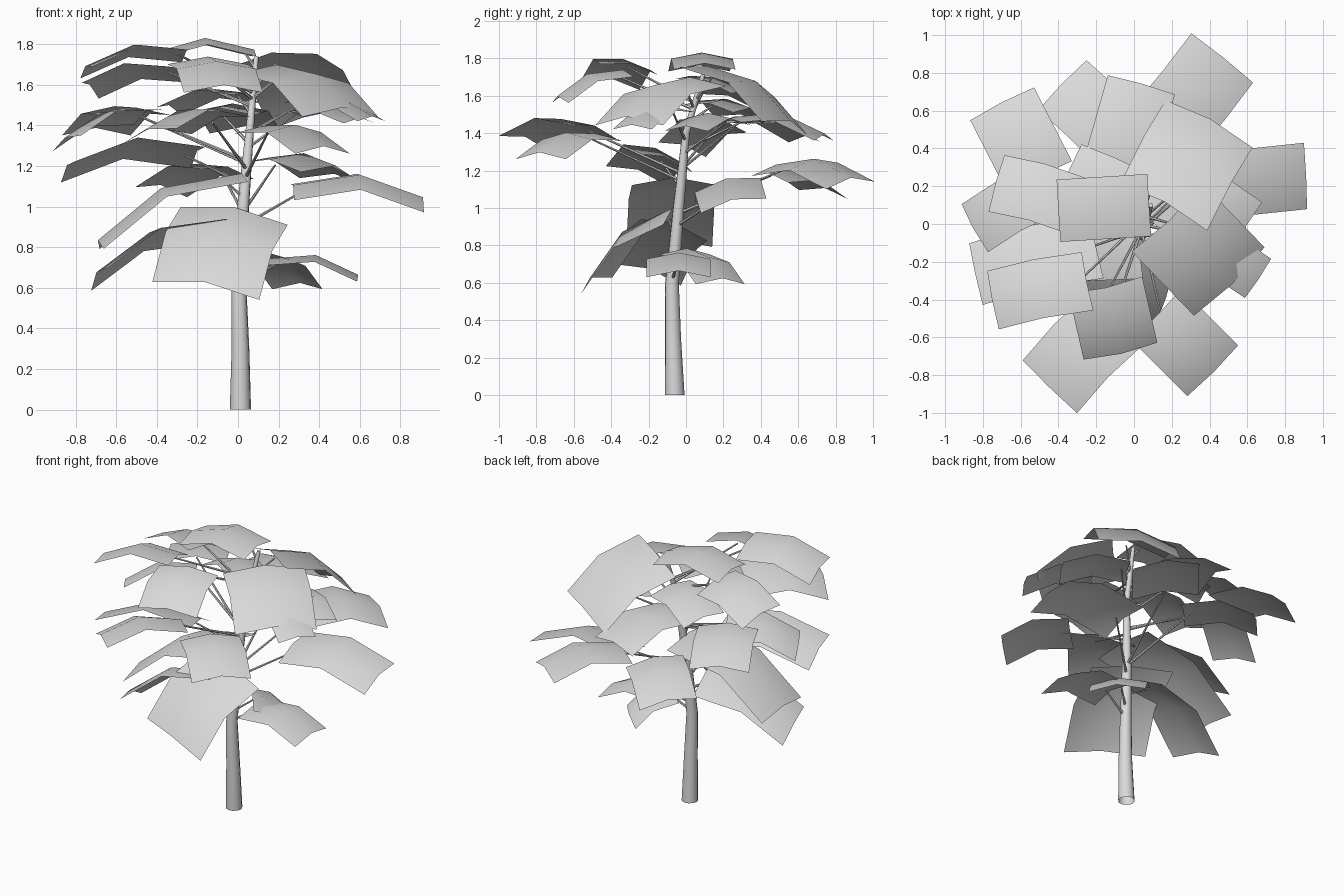
import bpy, bmesh, math
from mathutils import Vector

if "Cube" in bpy.data.objects:
    bpy.data.objects.remove(bpy.data.objects["Cube"])

grey = bpy.data.materials.new("pale_grey")
grey.use_nodes = True
grey.diffuse_color = (0.7, 0.7, 0.7, 1)
grey.node_tree.nodes["Principled BSDF"].inputs["Base Color"].default_value = grey.diffuse_color

UP = Vector((0, 0, 1))


def finish(name, bm):
    mesh = bpy.data.meshes.new(name)
    bm.to_mesh(mesh)
    bm.free()
    mesh.materials.append(grey)
    obj = bpy.data.objects.new(name, mesh)
    bpy.context.collection.objects.link(obj)
    bpy.context.view_layer.objects.active = obj
    bpy.ops.object.select_all(action="DESELECT")
    obj.select_set(True)
    bpy.ops.object.shade_smooth_by_angle(angle=math.radians(50))


def tube(name, path, radii, sides, axis=None):
    """Tapered tube through the path, open at its base and closed at its end."""
    bm = bmesh.new()
    axis = axis or (path[-1] - path[0]).normalized()
    a = axis.orthogonal().normalized()
    b = axis.cross(a)
    turns = [math.tau * i / sides for i in range(sides)]
    rings = [[bm.verts.new(p + (a * math.cos(t) + b * math.sin(t)) * r) for t in turns]
             for p, r in zip(path, radii)]
    for low, high in zip(rings, rings[1:]):
        for i in range(sides):
            j = (i + 1) % sides
            bm.faces.new((low[i], low[j], high[j], high[i]))
    bm.faces.new(rings[-1])
    finish(name, bm)


def leaf(name, root, tip, width, roll):
    """Drooping sheet of two by two panels, arched along and across.
    Roll is the height its right-hand edge gains over its left."""
    along = tip - root
    side = (along.cross(UP).normalized() + UP * roll / width).normalized()
    lift = side.cross(along).normalized()
    arch = 0.13 * along.length
    bm = bmesh.new()
    grid = []
    for u in (0, 0.5, 1):
        row = []
        for v in (-0.5, 0, 0.5):
            rise = arch * 4 * u * (1 - u) + 0.1 * width * (1 - 4 * v * v) - 0.02
            row.append(bm.verts.new(root + along * u + side * v * width + lift * rise))
        grid.append(row)
    for i in range(2):
        for j in range(2):
            bm.faces.new((grid[i][j], grid[i][j + 1], grid[i + 1][j + 1], grid[i + 1][j]))
    bmesh.ops.recalc_face_normals(bm, faces=bm.faces)
    if sum(f.normal.z for f in bm.faces) < 0:
        bmesh.ops.reverse_faces(bm, faces=bm.faces)
    finish(name, bm)


# Leaning trunk
trunk = [Vector(p) for p in ((.012, -.06, 0), (.012, -.07, .3), (.005, -.075, .6),
                             (.025, -.04, 1), (.06, 0, 1.4), (.09, .1, 1.74))]
tube("trunk", trunk, (.053, .044, .037, .03, .02, .012), 10, UP)


def trunk_at(z):
    for a, b in zip(trunk, trunk[1:]):
        if z <= b.z:
            return a.lerp(b, (z - a.z) / (b.z - a.z))
    return trunk[-1]


# Leaves: inner end, outer end, width, roll
lower = [
    ((-.02, -.05, .97), (-.16, -.49, .6), .56, .09),
    ((-.1, -.06, .9), (-.69, -.2, .66), .38, -.12),
    ((.03, -.06, 1.14), (-.68, -.09, .81), .46, 0),
    ((.15, -.04, .73), (.59, -.04, .65), .34, 0),
    ((.1, 0, .77), (.3, .19, .61), .36, 0),
]
middle = [
    ((.27, .22, 1.09), (.91, .25, 1.03), .36, -.08),
    ((.15, .48, 1.21), (.47, .88, 1.14), .42, -.04),
    ((-.05, .42, 1.18), (-.38, .74, 1.09), .37, -.05),
    ((-.2, -.12, 1.26), (-.84, -.26, 1.19), .35, -.11),
    ((-.09, -.49, 1.42), (-.45, -.86, 1.36), .41, -.09),
    ((.12, -.48, 1.38), (.42, -.78, 1.28), .38, 0),
    ((-.5, .25, 1.47), (-.7, .64, 1.37), .38, 0),
    ((-.45, .2, 1.46), (-.85, -.02, 1.33), .3, -.08),
    ((-.1, .25, 1.47), (.04, .74, 1.38), .37, 0),
    ((.25, .24, 1.46), (.6, 0, 1.43), .28, 0),
]
upper = [
    ((.08, .1, 1.76), (-.4, .07, 1.75), .33, 0),
    ((.16, .1, 1.73), (.4, .54, 1.44), .53, .08),
    ((.18, .03, 1.67), (.51, -.31, 1.46), .52, 0),
    ((-.25, -.3, 1.76), (-.75, -.4, 1.68), .32, -.06),
    ((-.15, -.33, 1.72), (-.07, -.68, 1.58), .4, 0),
    ((-.3, .1, 1.67), (-.73, .22, 1.59), .32, -.08),
    ((.3, -.05, 1.53), (.66, -.29, 1.44), .25, 0),
    ((.04, .12, 1.55), (-.34, .29, 1.49), .3, -.04),
]

# Each leaf hangs from a thin branch that rises out of the trunk
for tier, leaves in (("lower", lower), ("middle", middle), ("upper", upper)):
    for n, (root, tip, width, roll) in enumerate(leaves, 1):
        root, tip = Vector(root), Vector(tip)
        leaf(f"{tier}_leaf_{n}", root, tip, width, roll)
        end = root.lerp(tip, 0.1)
        reach = Vector((end.x, end.y)).length
        start = trunk_at(end.z - 0.04 - 0.35 * reach)
        tube(f"{tier}_branch_{n}", [start, start.lerp(end, 0.5), end], (.009, .007, .005), 6)
